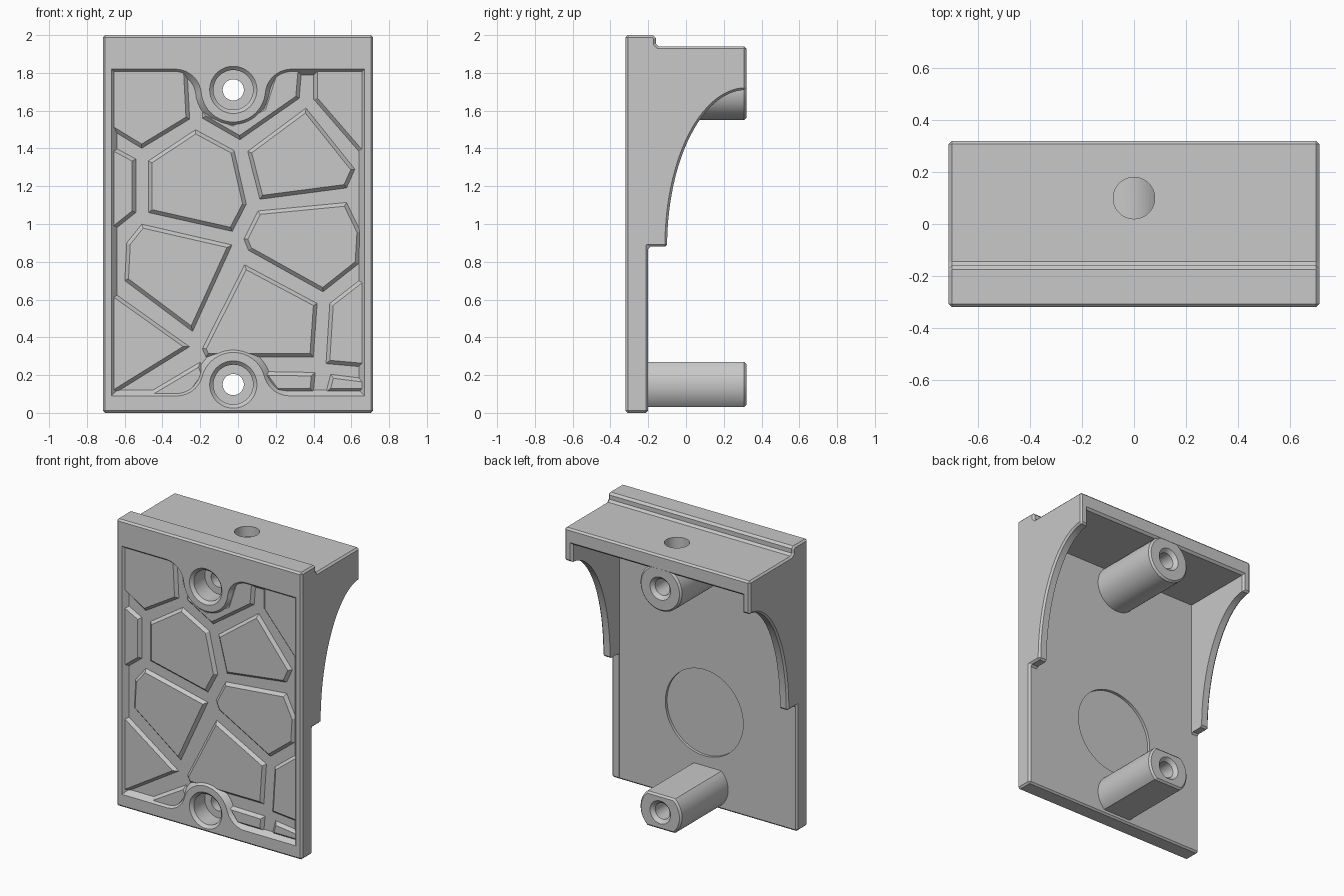
import bpy
import bmesh
from math import sin, cos, pi, sqrt, atan2, radians

cube = bpy.data.objects.get("Cube")
if cube:
    bpy.data.objects.remove(cube, do_unlink=True)

# One plain grey for the whole part
grey = bpy.data.materials.new("light_grey")
grey.use_nodes = True
grey.diffuse_color = (0.58, 0.58, 0.58, 1)
grey.node_tree.nodes["Principled BSDF"].inputs["Base Color"].default_value = (0.58, 0.58, 0.58, 1)

FRONT, FLOOR, BACK, REAR = -0.32, -0.285, -0.20, 0.32
HOLE_X, HOLE_LOW, HOLE_HIGH = -0.025, 0.15, 1.71


def finish(name, bm):
    mesh = bpy.data.meshes.new(name)
    bm.to_mesh(mesh)
    bm.free()
    mesh.materials.append(grey)
    obj = bpy.data.objects.new(name, mesh)
    bpy.context.collection.objects.link(obj)
    return obj


def loft(name, rings):
    """Closed solid through matching rings of 3D points."""
    bm = bmesh.new()
    loops = [[bm.verts.new(p) for p in ring] for ring in rings]
    n = len(loops[0])
    for a, b in zip(loops, loops[1:]):
        for i in range(n):
            j = (i + 1) % n
            bm.faces.new((a[i], a[j], b[j], b[i]))
    bm.faces.new(loops[0])
    bm.faces.new(loops[-1])
    bmesh.ops.recalc_face_normals(bm, faces=bm.faces)
    return finish(name, bm)


def at_y(outline, y):
    return [(x, y, z) for x, z in outline]


def circle(cx, cz, r, flat=1.0, n=64):
    """Circle outline; flat limits its half height."""
    turns = [2 * pi * (i + 0.5) / n for i in range(n)]
    return [(cx + r * cos(t), cz + max(-flat, min(flat, r * sin(t)))) for t in turns]


def rect(x, z0, z1):
    return [(-x, z0), (x, z0), (x, z1), (-x, z1)]


def apply(obj, mod):
    bpy.context.view_layer.objects.active = obj
    bpy.ops.object.modifier_apply(modifier=mod.name)


def combine(obj, tool, operation="DIFFERENCE"):
    mod = obj.modifiers.new("combine", "BOOLEAN")
    mod.operation = operation
    mod.solver = "EXACT"
    mod.object = tool
    apply(obj, mod)
    bpy.data.objects.remove(tool, do_unlink=True)


# Body: side profile with ridge, shelf and arched cheeks
profile = [(FRONT, 0), (FRONT, 2), (-0.175, 2), (-0.16, 1.985), (-0.16, 1.955),
           (-0.145, 1.94), (REAR, 1.94)]
profile += [(REAR - 0.42 * sin(t), 0.88 + 0.83 * cos(t))
            for t in (pi / 2 * i / 28 for i in range(29))]
profile += [(BACK, 0.88), (BACK, 0)]
body = loft("bracket_body", [[(x, y, z) for y, z in profile] for x in (-0.715, 0.715)])
bevel = body.modifiers.new("chamfer", "BEVEL")
bevel.width = 0.012
bevel.segments = 1
bevel.limit_method = "ANGLE"
bevel.angle_limit = radians(60)
apply(body, bevel)

# Hollow behind the plate, flared at the rear opening
combine(body, loft("hollow", [at_y(rect(w, -1, top), y) for w, top, y in
                              ((0.655, 1.83, BACK - 0.0005), (0.655, 1.83, 0.305),
                               (0.68, 1.855, 0.33))]))

# Round recess in the back of the plate
combine(body, loft("recess", [at_y(circle(0, 0.64, 0.3), y) for y in (-0.22, 0)]))

# Hole through the shelf
combine(body, loft("shelf_hole", [[(x, y, z) for x, y in circle(0, 0.1, 0.08)]
                                  for z in (1.75, 2.1)]))


def bump(edge, cz, side, o):
    """Pocket edge passing around a screw hole with a smooth S on each side."""
    R, f = 0.17 + o, 0.14 - o
    u = side * (edge - cz) - o - f
    dx = sqrt((R + f) ** 2 - u ** 2)
    b = atan2(-u, dx)
    turns = [pi / 2 + (b - pi / 2) * i / 10 for i in range(11)]
    left = [(-dx + f * cos(t), u + f * sin(t)) for t in turns]
    sweep = [pi + b + (pi - 2 * b) * i / 32 for i in range(1, 32)]
    arc = [(R * cos(t), R * sin(t)) for t in sweep]
    right = [(-x, z) for x, z in reversed(left)]
    return [(HOLE_X + x, cz + side * z) for x, z in left + arc + right]


def pocket_outline(o):
    w, low, top = 0.67 - o, 0.09 + o, 1.82 - o
    return ([(-w, top)] + bump(1.82, HOLE_HIGH, 1, o) + [(w, top), (w, low)]
            + bump(0.09, HOLE_LOW, -1, o)[::-1] + [(-w, low)])


# Front pocket with sloped walls
combine(body, loft("pocket", [at_y(pocket_outline(-0.01), FRONT - 0.0117),
                              at_y(pocket_outline(0.03), FLOOR)]))

# Screw bosses: the lower one has flats, both get a counterbore and a bore
for cz, flat in ((HOLE_LOW, 0.12), (HOLE_HIGH, 1)):
    rings = ((0.16, flat, -0.24), (0.16, flat, 0.307), (0.148, flat - 0.012, REAR - 0.001))
    combine(body, loft("boss", [at_y(circle(HOLE_X, cz, r, f), y) for r, f, y in rings]), "UNION")
    combine(body, loft("counterbore", [at_y(circle(HOLE_X, cz, r), y) for r, y in
                                       ((0.135, -0.33), (0.105, -0.3), (0.105, -0.18))]))
    combine(body, loft("bore", [at_y(circle(HOLE_X, cz, r), y) for r, y in
                                ((0.056, -0.25), (0.056, 0.295), (0.09, 0.33))]))

# Raised polygon pads on the pocket floor (x, z outlines), running under the frame
pads = {
    "top_left": [(-.69, 1.84), (-.27, 1.84), (-.255, 1.555), (-.51, 1.4), (-.69, 1.51)],
    "left": [(-.69, 1.425), (-.54, 1.345), (-.54, 1.06), (-.69, .94)],
    "upper_middle": [(-.475, 1.335), (-.225, 1.5), (-.02, 1.39), (.045, 1.105),
                     (-.03, .96), (-.475, 1.06)],
    "upper_right": [(.05, 1.385), (.36, 1.615), (.62, 1.29), (.575, 1.19), (.115, 1.13)],
    "under_hole": [(-.19, 1.6), (-.19, 1.56), (.01, 1.445), (.325, 1.665), (.34, 1.84),
                   (.2, 1.84), (.13, 1.62), (-.03, 1.54)],
    "top_right": [(.4, 1.84), (.69, 1.84), (.69, 1.325), (.4, 1.66)],
    "right": [(.03, .92), (.105, 1.07), (.575, 1.115), (.65, .96), (.64, .79),
              (.45, .64), (.055, .86)],
    "lower_left": [(-.59, .9), (-.51, 1), (-.03, .89), (-.24, .43), (-.6, .7)],
    "bottom_left": [(-.69, .66), (-.255, .35), (-.69, .08)],
    "lower_middle": [(.035, .785), (.42, .58), (.4, .295), (.1, .295), (-.17, .295), (-.19, .34)],
    "bottom_sliver": [(-.53, .075), (-.2, .27), (-.17, .2), (-.26, .075)],
    "bottom_middle": [(.12, .22), (.41, .215), (.4, .11), (.2, .11)],
    "lower_right": [(.485, .58), (.69, .74), (.69, .24), (.465, .26)],
    "bottom_right": [(.49, .205), (.69, .18), (.69, .11), (.465, .11)],
}
for name, outline in pads.items():
    bm = bmesh.new()
    face = bm.faces.new([bm.verts.new(p) for p in at_y(outline, FLOOR + 0.001)])
    face.normal_update()
    if face.normal.y > 0:
        face.normal_flip()
    bmesh.ops.inset_individual(bm, faces=[face], thickness=0.02, depth=0.021,
                               use_even_offset=True)
    finish("pad_" + name, bm)

# Smooth the round walls, keep the edges crisp
bpy.ops.object.select_all(action="DESELECT")
body.select_set(True)
bpy.context.view_layer.objects.active = body
bpy.ops.object.shade_smooth_by_angle(angle=radians(25))
